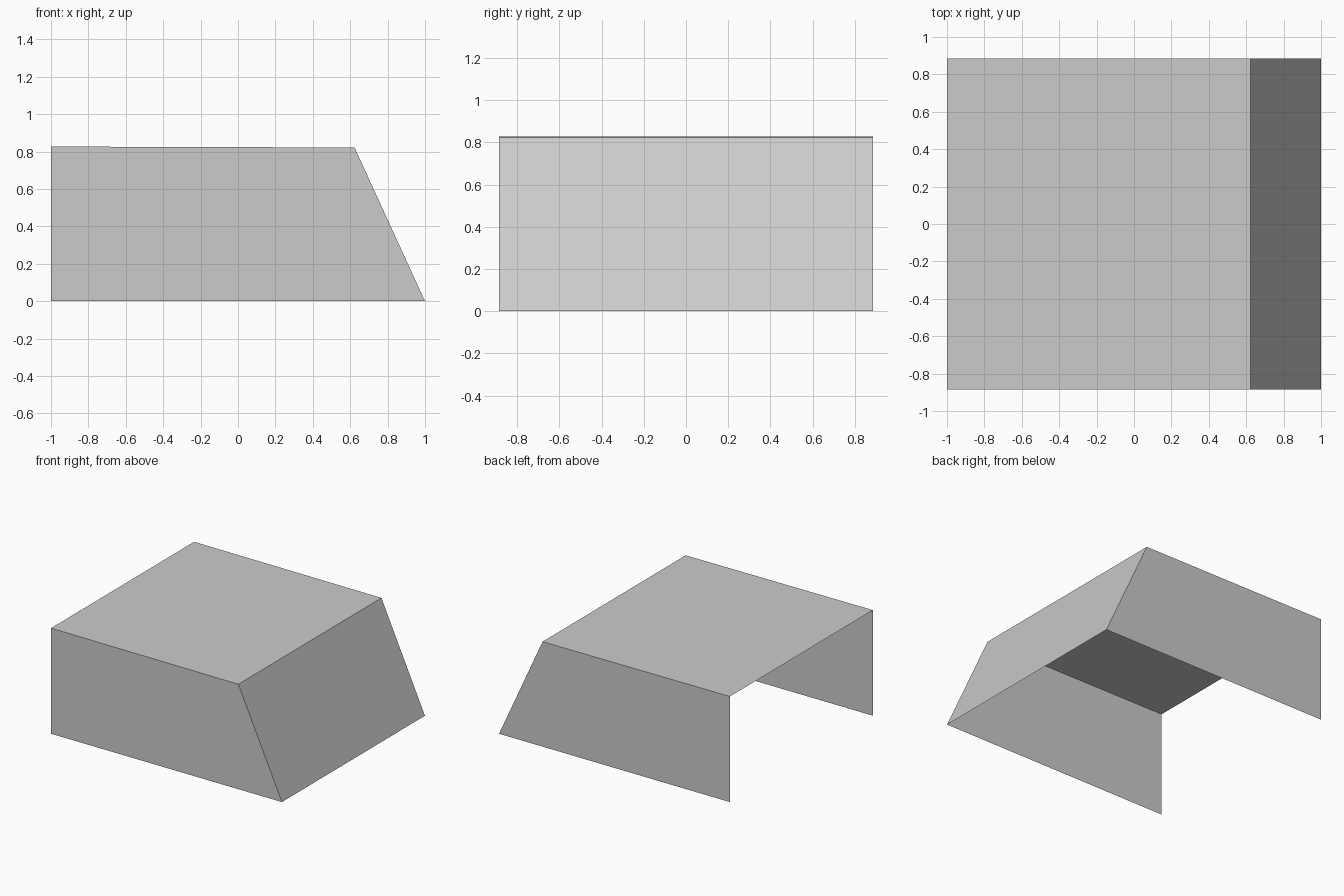
import bpy
import bmesh

cube = bpy.data.objects.get("Cube")
if cube:
    bpy.data.objects.remove(cube, do_unlink=True)

# Single plain grey
grey = bpy.data.materials.new("plain grey")
grey.use_nodes = True
colour = (0.6, 0.6, 0.6, 1)
grey.diffuse_color = colour
grey.node_tree.nodes["Principled BSDF"].inputs["Base Color"].default_value = colour

HALF_DEPTH = 0.885
# Side outline: open end foot, open end top, slope top, slope foot
PROFILE = [(-1, 0), (-1, 0.827), (0.623, 0.822), (1, 0)]

# Thin shell: two side panels, a roof and a sloping end; base and -x end stay open
bm = bmesh.new()
front = [bm.verts.new((x, -HALF_DEPTH, z)) for x, z in PROFILE]
back = [bm.verts.new((x, HALF_DEPTH, z)) for x, z in PROFILE]
bm.faces.new(front[::-1])
bm.faces.new(back)
for i in (1, 2):
    bm.faces.new((front[i], front[i + 1], back[i + 1], back[i]))
bm.normal_update()

mesh = bpy.data.meshes.new("open_ended_cover")
bm.to_mesh(mesh)
bm.free()
mesh.materials.append(grey)
cover = bpy.data.objects.new("open_ended_cover", mesh)
bpy.context.collection.objects.link(cover)
